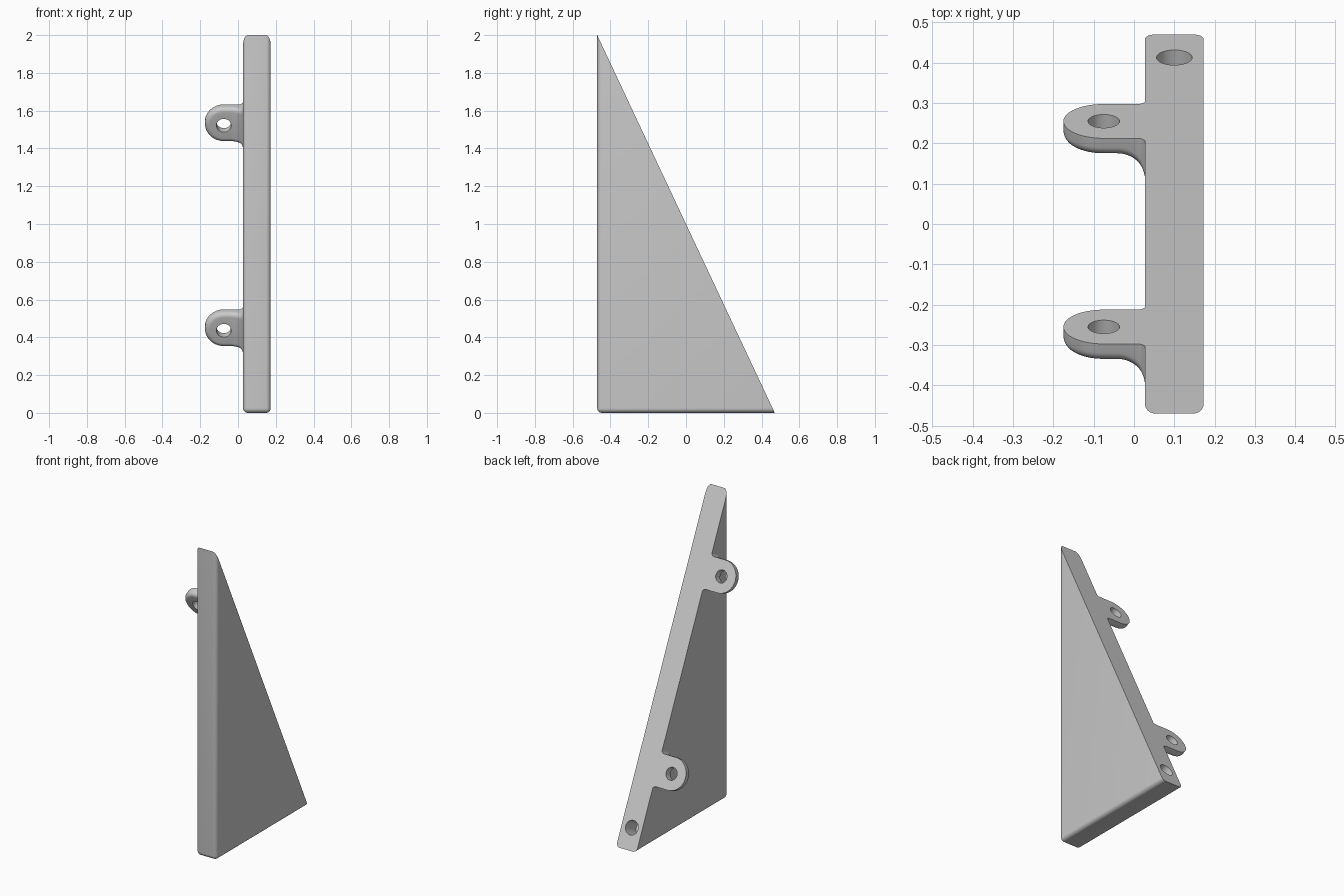
import bpy, bmesh, math
from mathutils import Vector, Matrix

if "Cube" in bpy.data.objects:
    bpy.data.objects.remove(bpy.data.objects["Cube"])

grey = bpy.data.materials.new("neutral grey")
grey.diffuse_color = (0.6, 0.6, 0.6, 1)
grey.use_nodes = True
grey.node_tree.nodes["Principled BSDF"].inputs["Base Color"].default_value = grey.diffuse_color

HALF = 0.47                                     # half of the wedge length in y
X0, X1 = 0.027, 0.173                           # wedge thickness in x
DOWN = Vector((0, 2 * HALF, -2)).normalized()   # direction down the slope
OUT = Vector((0, 2, 2 * HALF)).normalized()     # slope normal


def slope_frame(x, y):
    """Local x = world x, local y = down the slope, local z = into the wedge."""
    z = 2 * (HALF - y) / (2 * HALF)
    m = Matrix((Vector((1, 0, 0)), DOWN, -OUT)).transposed().to_4x4()
    m.translation = (x, y, z)
    return m


def finish(bm, name):
    bmesh.ops.recalc_face_normals(bm, faces=bm.faces)
    me = bpy.data.meshes.new(name)
    bm.to_mesh(me)
    bm.free()
    ob = bpy.data.objects.new(name, me)
    bpy.context.collection.objects.link(ob)
    me.materials.append(grey)
    return ob


def drill(ob, frame, radius, depth):
    """Cut a round hole from just above the slope down to the given depth."""
    bm = bmesh.new()
    top = 0.05
    bmesh.ops.create_cone(bm, cap_ends=True, segments=48, radius1=radius, radius2=radius,
                          depth=depth + top,
                          matrix=frame @ Matrix.Translation((0, 0, (depth - top) / 2)))
    cutter = finish(bm, ob.name + "_hole_cutter")
    cutter.hide_render = True
    cutter.hide_set(True)
    mod = ob.modifiers.new("hole", 'BOOLEAN')
    mod.operation, mod.solver, mod.object = 'DIFFERENCE', 'EXACT', cutter


def smooth(ob):
    bpy.ops.object.select_all(action='DESELECT')
    bpy.context.view_layer.objects.active = ob
    ob.select_set(True)
    for mod in list(ob.modifiers):
        bpy.ops.object.modifier_apply(modifier=mod.name)
    bpy.ops.object.shade_smooth_by_angle(angle=math.radians(30))


# Wedge body: rounded block sliced along the slope
bm = bmesh.new()
bmesh.ops.create_cube(bm, size=1)
for v in bm.verts:
    v.co = (X1 if v.co.x > 0 else X0, 1 if v.co.y > 0 else -HALF, 3 if v.co.z > 0 else 0)
edges = [e for e in bm.edges
         if all(abs(v.co.y + HALF) < 1e-4 for v in e.verts) and min(v.co.z for v in e.verts) < 1
         or all(v.co.z < 1e-4 for v in e.verts) and max(v.co.y for v in e.verts) < 2
         and abs(e.verts[0].co.x - e.verts[1].co.x) < 1e-4]
bmesh.ops.bevel(bm, geom=edges, offset=0.025, segments=6, profile=0.5, affect='EDGES')
cut = bmesh.ops.bisect_plane(bm, geom=bm.verts[:] + bm.edges[:] + bm.faces[:],
                             plane_co=(0, HALF, 0), plane_no=OUT, clear_outer=True)
rim = [g for g in cut['geom_cut'] if isinstance(g, bmesh.types.BMEdge)]
bmesh.ops.contextual_create(bm, geom=rim)
body = finish(bm, "wedge_body")
drill(body, slope_frame(0.1, 0.413), 0.044, 0.12)
smooth(body)

# Mounting ears: rounded plate with fillets where it meets the wedge
EAR_X, R, T, EDGE = -0.075, 0.1, 0.05, 0.025
ROOT = X0 + 0.001 - EAR_X                       # distance from hole centre to the wedge
FLARE, GUSSET = 0.02, 0.07                      # in-plane and underside fillet radii


def fillet(u, radius):
    d = max(0, u - (ROOT - radius))
    return radius - math.sqrt(max(0, radius ** 2 - d ** 2))


def half_profile(u):
    """(width, depth) points from the top centre, round the rim, to the bottom centre."""
    w, t = R + fillet(u, FLARE), T + fillet(u, GUSSET)
    arc = [(w - EDGE + EDGE * math.cos(a), t - EDGE + EDGE * math.sin(a))
           for a in (i * math.pi / 12 for i in range(7))]
    return [(0, 0), (w, 0)] + arc + [(0, t)]


def ear(name, y):
    stations = [ROOT - GUSSET * (1 - math.sin(i * math.pi / 28)) for i in range(15)]
    ribs = [[(u, w, d) for w, d in half_profile(u)] for u in reversed(stations)]
    for i in range(33):                         # round tip
        a = math.pi / 2 + math.pi * i / 32
        ribs.append([(w * math.cos(a), w * math.sin(a), d) for w, d in half_profile(0)])
    ribs += [[(u, -w, d) for w, d in half_profile(u)] for u in stations]
    bm = bmesh.new()
    grid = [[bm.verts.new(p) for p in rib] for rib in ribs]
    for a, b in zip(grid, grid[1:]):
        for k in range(len(a) - 1):
            bm.faces.new((a[k], a[k + 1], b[k + 1], b[k]))
    bm.faces.new(grid[0] + grid[-1][-2:0:-1])   # root cap
    bmesh.ops.remove_doubles(bm, verts=bm.verts, dist=1e-5)
    # merge the flat top into one face
    top = [f for f in bm.faces if all(abs(v.co.z) < 1e-6 for v in f.verts)]
    bmesh.ops.dissolve_faces(bm, faces=top, use_verts=False)
    frame = slope_frame(EAR_X, y)
    bm.transform(frame)
    ob = finish(bm, name)
    drill(ob, frame, 0.039, 0.15)
    smooth(ob)


ear("lower_ear", 0.255)
ear("upper_ear", -0.255)
